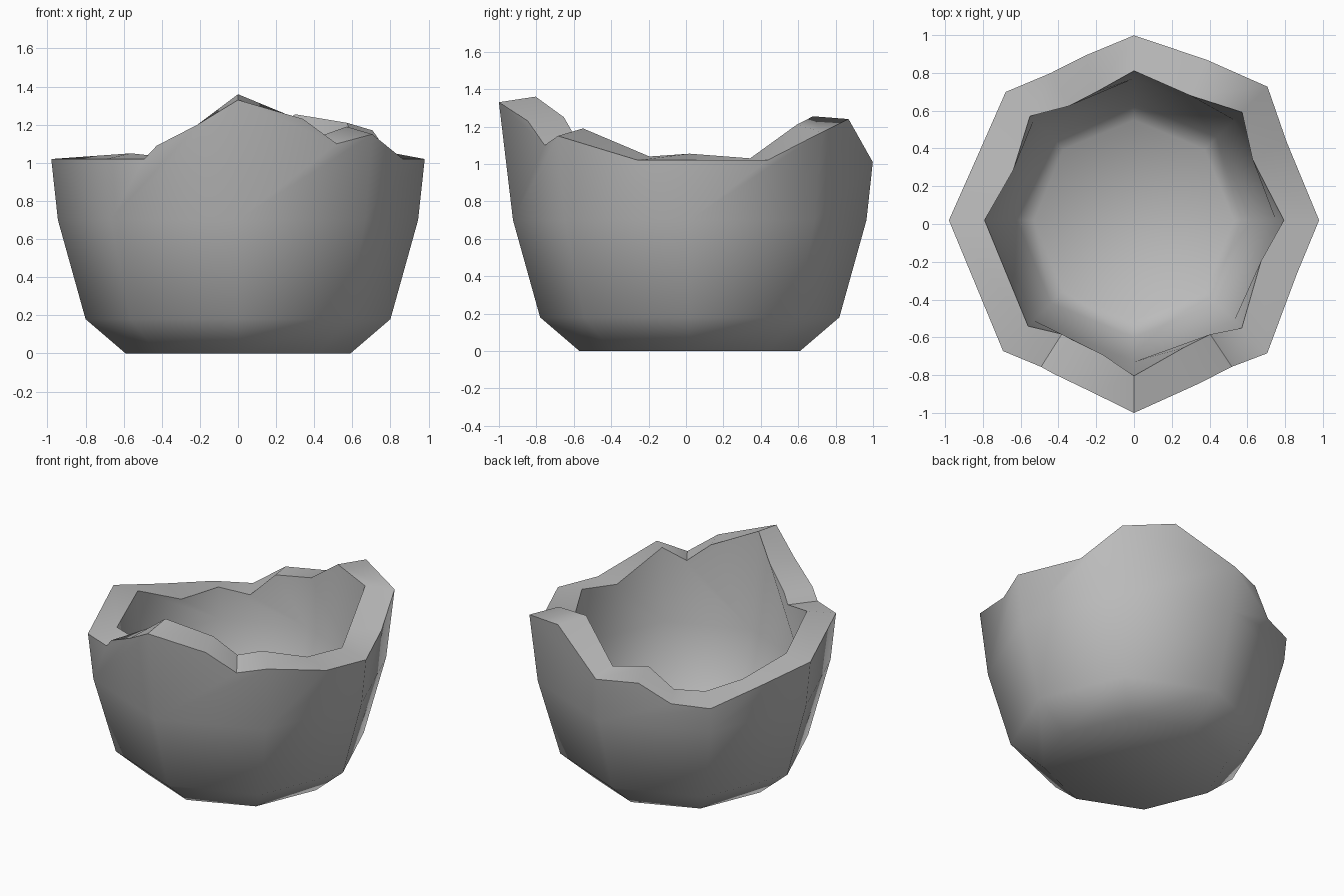
import bpy
import bmesh
import math
from mathutils import Vector

default_cube = bpy.data.objects.get("Cube")
if default_cube:
    bpy.data.objects.remove(default_cube, do_unlink=True)

SIDES = 8
CENTRE_Y = 0.02


def octagon_point(position, radius, height):
    """Point on the octagon outline; whole positions are corners, 0 is the front."""
    side = math.floor(position)

    def corner(index):
        angle = math.tau * index / SIDES - math.pi / 2
        return Vector((math.cos(angle), math.sin(angle), 0))

    flat = corner(side).lerp(corner(side + 1), position - side) * radius
    return flat + Vector((0, CENTRE_Y, height))


def add_ring(bm, radius, height):
    return [bm.verts.new(octagon_point(i, radius, height)) for i in range(SIDES)]


def bridge(bm, lower, upper):
    for i in range(SIDES):
        j = (i + 1) % SIDES
        bm.faces.new((lower[i], lower[j], upper[j], upper[i]))


def join_wall_to_rim(bm, ring, rim, positions):
    """One face per side, following the broken edge between two corners."""
    for i in range(SIDES):
        j = (i + 1) % SIDES
        top = [v for v, p in zip(rim, positions) if i <= p <= i + 1]
        if j == 0:
            top.append(rim[0])
        bm.faces.new([ring[j], ring[i]] + top)


# Broken rim: position along the outline, outer height, inner height
broken_rim = [
    (0, 1.33, 1.36), (0.48, 1.23, 1.25), (0.74, 1.10, 1.13),
    (1, 1.15, 1.19), (1.6, 1.02, 1.04),
    (2, 1.02, 1.055), (2.6, 1.02, 1.03),
    (3, 1.17, 1.21), (3.46, 1.24, 1.255),
    (4, 1.01, 1.03), (4.37, 1.01, 1.04), (4.65, 0.88, 0.89),
    (5, 0.87, 0.91), (5.5, 0.94, 0.91),
    (6, 1.02, 1.03),
    (7, 1.02, 1.05), (7.29, 1.02, 1.03), (7.39, 1.09, 1.10), (7.7, 1.20, 1.22),
]
positions = [entry[0] for entry in broken_rim]

bm = bmesh.new()

# Outer shell
base = add_ring(bm, 0.59, 0)
foot = add_ring(bm, 0.80, 0.18)
outer_wall = add_ring(bm, 0.945, 0.70)
bm.faces.new(base)
bridge(bm, base, foot)
bridge(bm, foot, outer_wall)

# Inner shell
floor = add_ring(bm, 0.53, 0.20)
floor_bevel = add_ring(bm, 0.62, 0.28)
inner_wall = add_ring(bm, 0.75, 0.70)
bm.faces.new(floor)
bridge(bm, floor, floor_bevel)
bridge(bm, floor_bevel, inner_wall)

# Jagged rim, slightly flared, joining both shells
outer_rim, inner_rim = [], []
for position, outer_z, inner_z in broken_rim:
    outer_r = 0.98 + 0.13 * (outer_z - 1.02)
    inner_r = 0.79 + 0.10 * (inner_z - 1.02)
    if position % 1:
        inner_r -= 0.03
    outer_rim.append(bm.verts.new(octagon_point(position, outer_r, outer_z)))
    inner_rim.append(bm.verts.new(octagon_point(position, inner_r, inner_z)))

join_wall_to_rim(bm, outer_wall, outer_rim, positions)
join_wall_to_rim(bm, inner_wall, inner_rim, positions)
for i in range(len(broken_rim)):
    j = (i + 1) % len(broken_rim)
    bm.faces.new((outer_rim[i], outer_rim[j], inner_rim[j], inner_rim[i]))

bmesh.ops.recalc_face_normals(bm, faces=bm.faces)
mesh = bpy.data.meshes.new("broken_bowl")
bm.to_mesh(mesh)
bm.free()

bowl = bpy.data.objects.new("broken_bowl", mesh)
bpy.context.collection.objects.link(bowl)

# Plain grey material
grey = bpy.data.materials.new("plain_grey")
grey.use_nodes = True
colour = (0.5, 0.5, 0.5, 1)
grey.diffuse_color = colour
for node in grey.node_tree.nodes:
    if node.type == "BSDF_PRINCIPLED":
        node.inputs["Base Color"].default_value = colour
mesh.materials.append(grey)

# Smooth walls, sharp rim
bpy.ops.object.select_all(action="DESELECT")
bowl.select_set(True)
bpy.context.view_layer.objects.active = bowl
bpy.ops.object.shade_smooth_by_angle(angle=math.radians(50))
